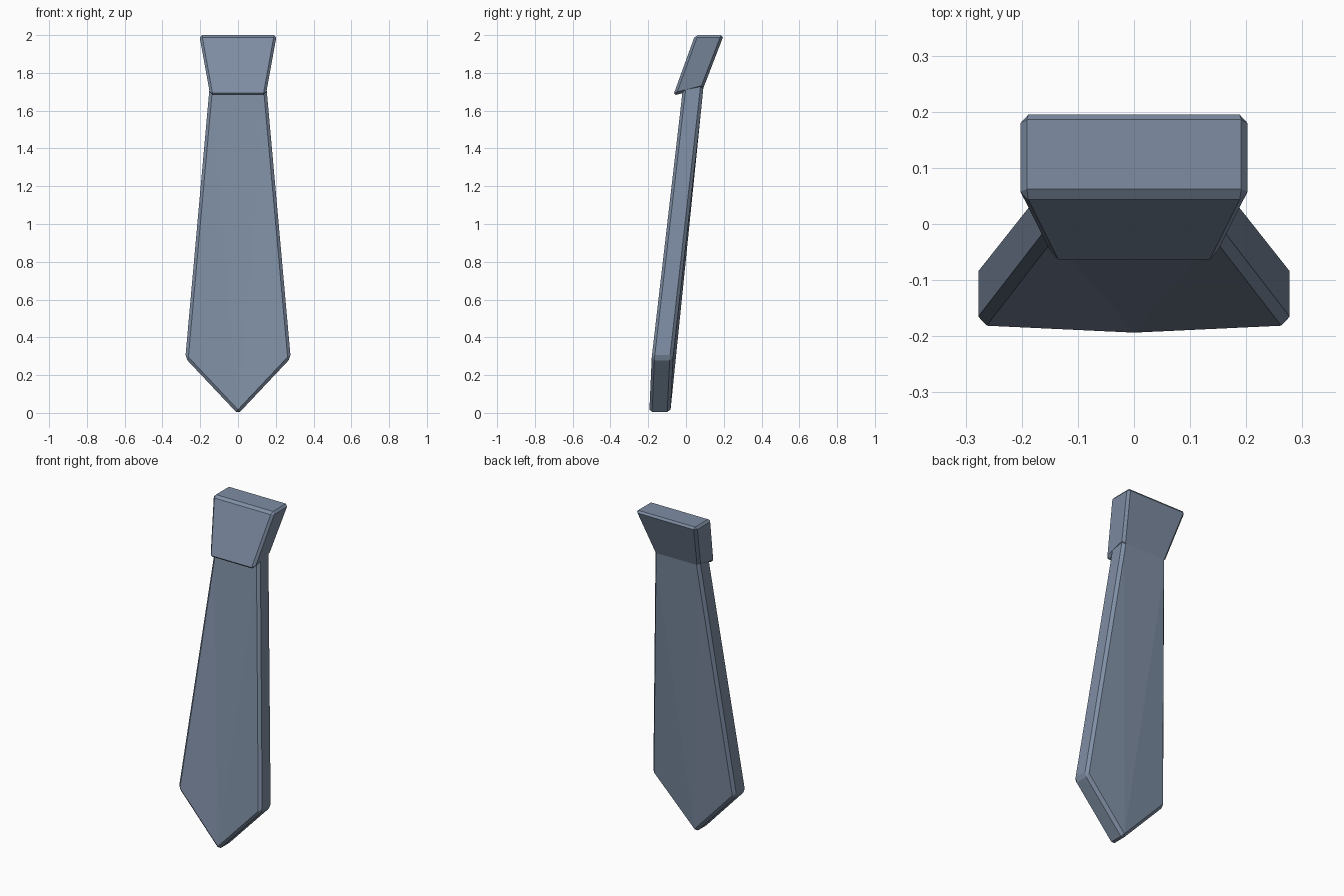
import bpy, bmesh

if "Cube" in bpy.data.objects:
    bpy.data.objects.remove(bpy.data.objects["Cube"])

cloth = bpy.data.materials.new("slate_blue_cloth")
cloth.diffuse_color = (0.21, 0.27, 0.37, 1)
cloth.use_nodes = True
cloth.node_tree.nodes["Principled BSDF"].inputs["Base Color"].default_value = cloth.diffuse_color


def slab(name, front, back, flat_edge, bevel):
    """Join a front and a back outline, then chamfer all rim edges except those picked by flat_edge."""
    bm = bmesh.new()
    f = [bm.verts.new(p) for p in front]
    b = [bm.verts.new(p) for p in back]
    n = len(f)
    # fans from the first point keep every panel flat
    for i in range(1, n - 1):
        bm.faces.new((f[0], f[i], f[i + 1]))
        bm.faces.new((b[0], b[i + 1], b[i]))
    for i in range(n):
        j = (i + 1) % n
        bm.faces.new((f[j], f[i], b[i], b[j]))
    bmesh.ops.recalc_face_normals(bm, faces=bm.faces)
    edges = [e for e in bm.edges
             if e.calc_face_angle(0) > 0.4 and not flat_edge(e)]
    bmesh.ops.bevel(bm, geom=edges, offset=bevel, segments=1, profile=0.5,
                    affect='EDGES', clamp_overlap=True)
    mesh = bpy.data.meshes.new(name)
    bm.to_mesh(mesh)
    bm.free()
    mesh.materials.append(cloth)
    obj = bpy.data.objects.new(name, mesh)
    bpy.context.collection.objects.link(obj)
    return obj


# Blade: long tapering panel with a pointed tip, its top tucked into the knot
blade_front = [(0, -0.196, -0.006), (0.279, -0.183, 0.29), (0.150, -0.016, 1.73),
               (-0.150, -0.016, 1.73), (-0.279, -0.183, 0.29)]
blade_back = [(0, -0.084, -0.006), (0.279, -0.070, 0.29), (0.150, 0.093, 1.73),
              (-0.150, 0.093, 1.73), (-0.279, -0.070, 0.29)]
slab("tie_blade", blade_front, blade_back,
     lambda e: all(v.co.z > 1.7 for v in e.verts), 0.016)

# Knot: flared block leaning back, front lip overhanging the blade
knot_front = [(-0.147, -0.068, 1.68), (0.147, -0.068, 1.68),
              (0.205, 0.048, 2.0), (-0.205, 0.048, 2.0)]
knot_back = [(-0.152, 0.092, 1.72), (0.152, 0.092, 1.72),
             (0.205, 0.200, 2.0), (-0.205, 0.200, 2.0)]
slab("tie_knot", knot_front, knot_back,
     lambda e: all(v.co.z < 1.8 and v.co.y > 0 for v in e.verts), 0.014)
